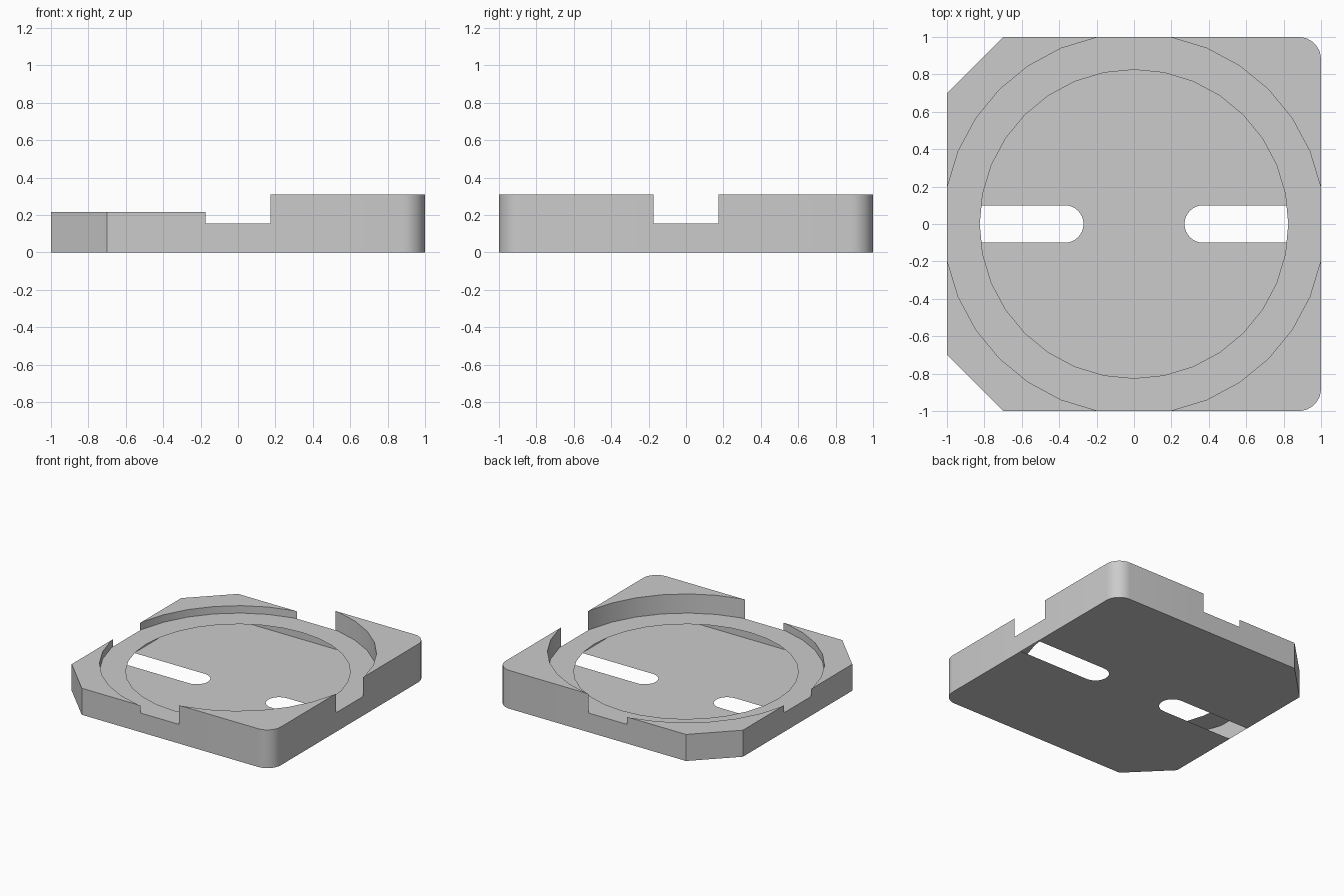
import bpy, bmesh, math
from mathutils import Vector

if "Cube" in bpy.data.objects:
    bpy.data.objects.remove(bpy.data.objects["Cube"], do_unlink=True)

LEDGE_Z, TALL_Z, LOW_Z = 0.155, 0.31, 0.215
RIM_R, HOLE_R, GAP = 1.017, 0.825, 0.173
CORNER_R, CHAMFER = 0.12, 0.3
SLOT_R, SLOT_X = 0.1, 0.37
STEP = math.pi / 16

grey = bpy.data.materials.new("plain grey")
grey.use_nodes = True
grey.diffuse_color = (0.6, 0.6, 0.6, 1)
grey.node_tree.nodes["Principled BSDF"].inputs["Base Color"].default_value = (0.6, 0.6, 0.6, 1)


def ring_point(radius, i):
    return (radius * math.cos(i * STEP), radius * math.sin(i * STEP))


def add_face(bm, points, toward):
    """Add one polygon whose normal points toward the given direction."""
    face = bm.faces.new([bm.verts.new(p) for p in points])
    face.normal_update()
    if face.normal.dot(Vector(toward)) < 0:
        face.normal_flip()


def add_walls(bm, path, z0, z1, outward):
    for (ax, ay), (bx, by) in zip(path, path[1:]):
        side = (ax + bx, ay + by, 0) if outward else (-ax - bx, -ay - by, 0)
        add_face(bm, [(ax, ay, z0), (bx, by, z0), (bx, by, z1), (ax, ay, z1)], side)


def finish(bm, name):
    bmesh.ops.remove_doubles(bm, verts=bm.verts, dist=0.0001)
    mesh = bpy.data.meshes.new(name)
    bm.to_mesh(mesh)
    bm.free()
    mesh.materials.append(grey)
    obj = bpy.data.objects.new(name, mesh)
    bpy.context.collection.objects.link(obj)
    bpy.ops.object.select_all(action="DESELECT")
    obj.select_set(True)
    bpy.context.view_layer.objects.active = obj
    bpy.ops.object.shade_smooth_by_angle(angle=math.radians(30))


def corner_path(sx):
    """Outer corner in the positive quadrant: rounded at +x, chamfered at -x."""
    if sx < 0:
        return [(1, 1 - CHAMFER), (1 - CHAMFER, 1)]
    c = 1 - CORNER_R
    return [(c + CORNER_R * math.cos(i * math.pi / 16),
             c + CORNER_R * math.sin(i * math.pi / 16)) for i in range(9)]


def flip(points, sx, sy):
    return [(x * sx, y * sy) for x, y in points]


rim_arc = [(1, GAP)] + [ring_point(RIM_R, i) for i in range(1, 8)] + [(GAP, 1)]
quadrants = [(sx, sy) for sx in (1, -1) for sy in (1, -1)]

# Raised hollow corners with curved inner walls
for sx, sy in quadrants:
    bm = bmesh.new()
    top = TALL_Z if sx > 0 else LOW_Z
    outer = flip([(1, GAP)] + corner_path(sx) + [(GAP, 1)], sx, sy)
    arc = flip(rim_arc, sx, sy)
    add_walls(bm, outer, 0, top, True)
    add_walls(bm, arc, LEDGE_Z, top, False)
    add_face(bm, [(x, y, top) for x, y in outer + arc[-2:0:-1]], (0, 0, 1))
    finish(bm, ("back_" if sy > 0 else "front_") + ("left" if sx > 0 else "right") + "_corner")

# Low walls under the four side gaps
bm = bmesh.new()
for s in (1, -1):
    add_walls(bm, [(s, -GAP), (s, GAP)], 0, LEDGE_Z, True)
    add_walls(bm, [(-GAP, s), (GAP, s)], 0, LEDGE_Z, True)
finish(bm, "gap_walls")

# Thin ring ledge with a round opening
bm = bmesh.new()
for sx, sy in quadrants:
    for i in range(8):
        outer = rim_arc[i:i + 2]
        if i == 0:
            outer = [(1, 0)] + outer
        elif i == 7:
            outer = outer + [(0, 1)]
        loop = outer + [ring_point(HOLE_R, i + 1), ring_point(HOLE_R, i)]
        add_face(bm, [(x, y, LEDGE_Z) for x, y in flip(loop, sx, sy)], (0, 0, 1))
finish(bm, "ring_ledge")

# Floor sheet with two slots running out to the side walls
bm = bmesh.new()
slot = [(SLOT_X - SLOT_R * math.cos(i * math.pi / 16),
         SLOT_R * math.sin(i * math.pi / 16)) for i in range(9)] + [(1, SLOT_R)]
for sy in (1, -1):
    right = flip(slot + corner_path(1), 1, sy)
    left = flip(slot + corner_path(-1), -1, sy)
    add_face(bm, [(x, y, 0) for x, y in right + left[::-1]], (0, 0, -1))
finish(bm, "slotted_floor")
